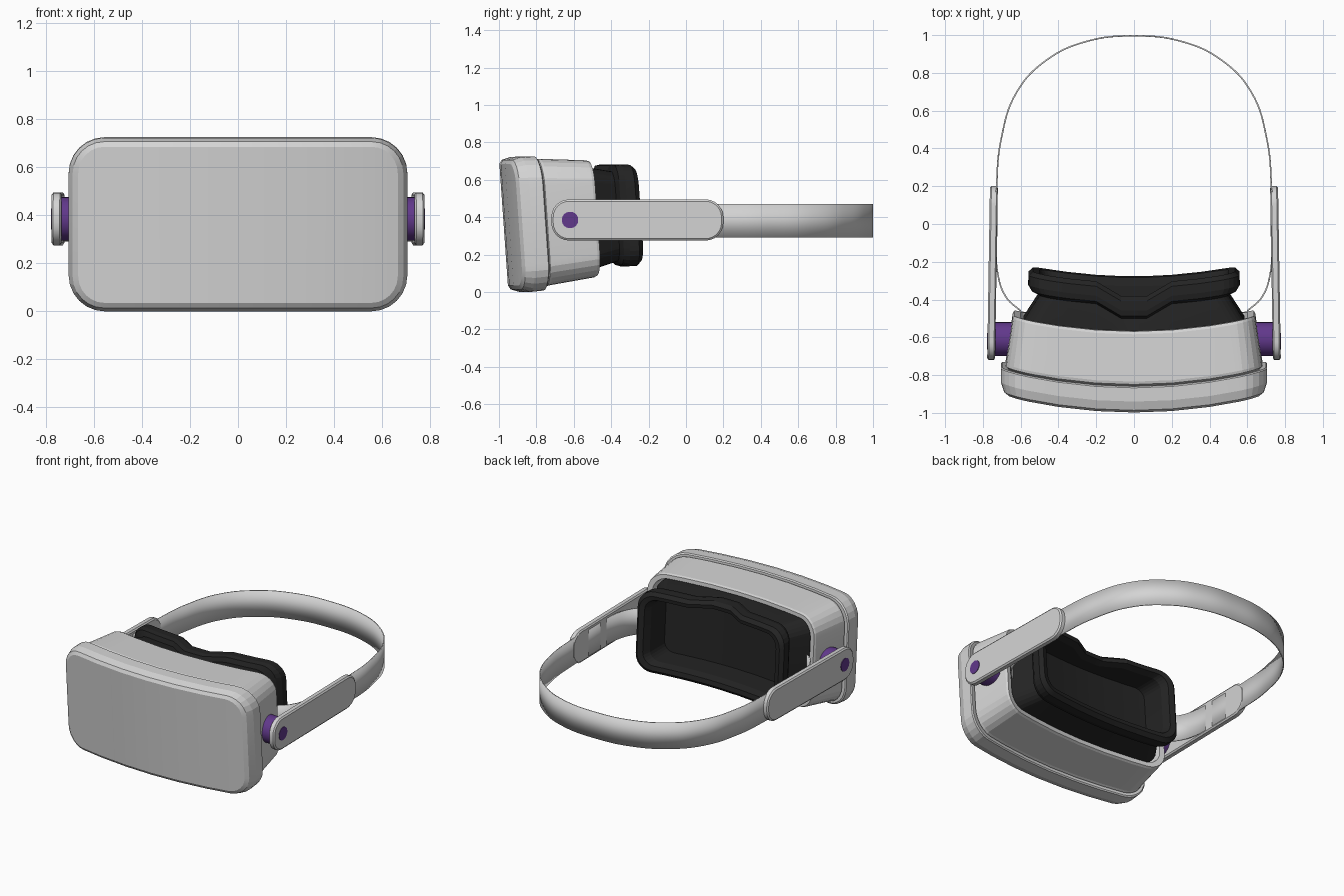
import bpy, bmesh, math
from mathutils import Vector

cube = bpy.data.objects.get("Cube")
if cube:
    bpy.data.objects.remove(cube, do_unlink=True)


def material(name, rgb):
    m = bpy.data.materials.new(name)
    m.use_nodes = True
    m.diffuse_color = (*rgb, 1)
    bsdf = m.node_tree.nodes["Principled BSDF"]
    bsdf.inputs["Base Color"].default_value = (*rgb, 1)
    bsdf.inputs["Roughness"].default_value = 0.6
    return m


GREY = material("light grey plastic", (0.66, 0.66, 0.66))
BLACK = material("black rubber", (0.017, 0.017, 0.017))
PURPLE = material("purple hinge", (0.12, 0.04, 0.26))


def finish(name, bm, mat, mirror=False, angle=None):
    bmesh.ops.recalc_face_normals(bm, faces=bm.faces)
    mesh = bpy.data.meshes.new(name)
    bm.to_mesh(mesh)
    bm.free()
    mesh.materials.append(mat)
    ob = bpy.data.objects.new(name, mesh)
    bpy.context.collection.objects.link(ob)
    if mirror:
        ob.modifiers.new("Mirror", 'MIRROR')
    if angle:
        smooth(ob, angle)
    return ob


def smooth(ob, angle):
    bpy.ops.object.select_all(action='DESELECT')
    bpy.context.view_layer.objects.active = ob
    ob.select_set(True)
    bpy.ops.object.shade_smooth_by_angle(angle=math.radians(angle))


def rounded_halves(half, z0, z1, r, stops, steps=6):
    """Upper and lower halves of a rounded rectangle, sharing u values."""
    arc = [math.pi / 2 * i / steps for i in range(steps + 1)]
    prof = [(half - r + r * math.cos(a), r - r * math.sin(a)) for a in arc]
    mid = [(s, 0) for s in stops if abs(s) < half - r - 0.01]
    prof = prof + mid + [(-u, d) for u, d in reversed(prof)]
    return [(u, z1 - d) for u, d in prof], [(u, z0 + d) for u, d in prof]


def loft(name, rings, place, mat, stops=(), **kw):
    """Skin rings of (half width, bottom, top, radius, depth); cap both ends."""
    bm = bmesh.new()
    loops = []
    for half, z0, z1, r, d in rings:
        top, low = rounded_halves(half, z0, z1, r, stops)
        pts = top + low[::-1]
        loops.append([bm.verts.new(place(u, z, d)) for u, z in pts])
    n = len(loops[0])
    for a, b in zip(loops, loops[1:]):
        for i in range(n):
            j = (i + 1) % n
            bm.faces.new((a[i], a[j], b[j], b[i]))
    for loop in (loops[0], loops[-1]):
        for i in range(n // 2 - 1):
            bm.faces.new((loop[i], loop[i + 1], loop[n - 2 - i], loop[n - 1 - i]))
    return finish(name, bm, mat, **kw)


# Curved and slightly tilted visor space
def visor(x, z, d):
    return Vector((x, d + 0.184 * x * x - 0.07 * (z - 0.36), z))


# Rubber additionally dips forward at the nose
def rubber(x, z, d):
    p = visor(x, z, d)
    if z > 0.4 and -0.45 < d:
        p.y -= 0.07 * min(1, max(0, (0.2 - abs(x)) / 0.13))
    return p


BODY_STOPS = (0.4, 0.2, 0, -0.2, -0.4)
loft("front_shell", [
    (0.665, 0.035, 0.685, 0.11, -0.975),
    (0.688, 0.014, 0.706, 0.13, -0.962),
    (0.705, 0.000, 0.722, 0.15, -0.915),
    (0.705, 0.008, 0.725, 0.15, -0.842),
    (0.698, 0.016, 0.718, 0.15, -0.835),
    (0.660, 0.050, 0.680, 0.12, -0.835),
], visor, GREY, BODY_STOPS, angle=12)

loft("rear_shell", [
    (0.660, 0.050, 0.680, 0.12, -0.84),
    (0.680, 0.028, 0.708, 0.14, -0.825),
    (0.678, 0.035, 0.712, 0.14, -0.81),
    (0.642, 0.078, 0.704, 0.13, -0.56),
    (0.635, 0.086, 0.698, 0.12, -0.545),
    (0.602, 0.116, 0.672, 0.10, -0.545),
    (0.595, 0.120, 0.668, 0.10, -0.68),
], visor, GREY, BODY_STOPS, angle=12)

# Face cushion: flared neck, rounded flange, hollow inside
loft("face_cushion", [
    (0.590, 0.118, 0.668, 0.10, -0.66),
    (0.585, 0.120, 0.668, 0.10, -0.56),
    (0.500, 0.165, 0.645, 0.09, -0.41),
    (0.540, 0.145, 0.675, 0.10, -0.395),
    (0.560, 0.137, 0.682, 0.11, -0.365),
    (0.558, 0.140, 0.680, 0.11, -0.315),
    (0.535, 0.165, 0.660, 0.10, -0.29),
    (0.500, 0.195, 0.635, 0.08, -0.295),
    (0.480, 0.210, 0.620, 0.07, -0.34),
    (0.480, 0.210, 0.620, 0.07, -0.50),
], rubber, BLACK, (0.35, 0.2, 0.07, 0, -0.07, -0.2, -0.35), angle=12)


# Side arms, splayed outward a little toward the front
def arm(u, z, d):
    return Vector((d - 0.016 * u, u - 0.26, z))


loft("side_arms", [
    (0.450, 0.285, 0.485, 0.085, 0.728),
    (0.460, 0.275, 0.495, 0.095, 0.735),
    (0.460, 0.275, 0.495, 0.095, 0.762),
    (0.450, 0.285, 0.485, 0.085, 0.770),
], arm, GREY, mirror=True, angle=30)


# Hinge drums and outer caps
def disc(name, x0, x1, y, r):
    bm = bmesh.new()
    bmesh.ops.create_cone(bm, cap_ends=True, segments=40, radius1=r,
                          radius2=r, depth=x1 - x0)
    for v in bm.verts:
        v.co = Vector(((x0 + x1) / 2 + v.co.z, y + v.co.x, 0.385 + v.co.y))
    return finish(name, bm, PURPLE, mirror=True, angle=30)


disc("hinge_drums", 0.61, 0.74, -0.61, 0.09)
disc("hinge_caps", 0.76, 0.779, -0.62, 0.044)

# Head strap ribbon
half_path = [(0.6, -0.46), (0.675, -0.39), (0.72, -0.27), (0.727, 0),
             (0.727, 0.2), (0.705, 0.44), (0.62, 0.70), (0.46, 0.87),
             (0.25, 0.967)]
path = half_path + [(0, 0.996)] + [(-x, y) for x, y in reversed(half_path)]
curve = bpy.data.curves.new("head_strap", 'CURVE')
curve.dimensions = '3D'
curve.resolution_u = 8
spline = curve.splines.new('BEZIER')
spline.bezier_points.add(len(path) - 1)
for bp, (x, y) in zip(spline.bezier_points, path):
    bp.co = (x, y, 0)
    bp.handle_left_type = bp.handle_right_type = 'AUTO'
tmp = bpy.data.objects.new("strap_path", curve)
bpy.context.collection.objects.link(tmp)
line = tmp.to_mesh()
bm = bmesh.new()
bm.from_mesh(line)
tmp.to_mesh_clear()
bpy.data.objects.remove(tmp, do_unlink=True)
for v in bm.verts:
    v.co.z = 0.29
ext = bmesh.ops.extrude_edge_only(bm, edges=bm.edges[:])
for v in ext["geom"]:
    if isinstance(v, bmesh.types.BMVert):
        v.co.z = 0.47
strap = finish("head_strap", bm, GREY, angle=30)
solid = strap.modifiers.new("Thickness", 'SOLIDIFY')
solid.thickness = 0.008
solid.offset = 0
